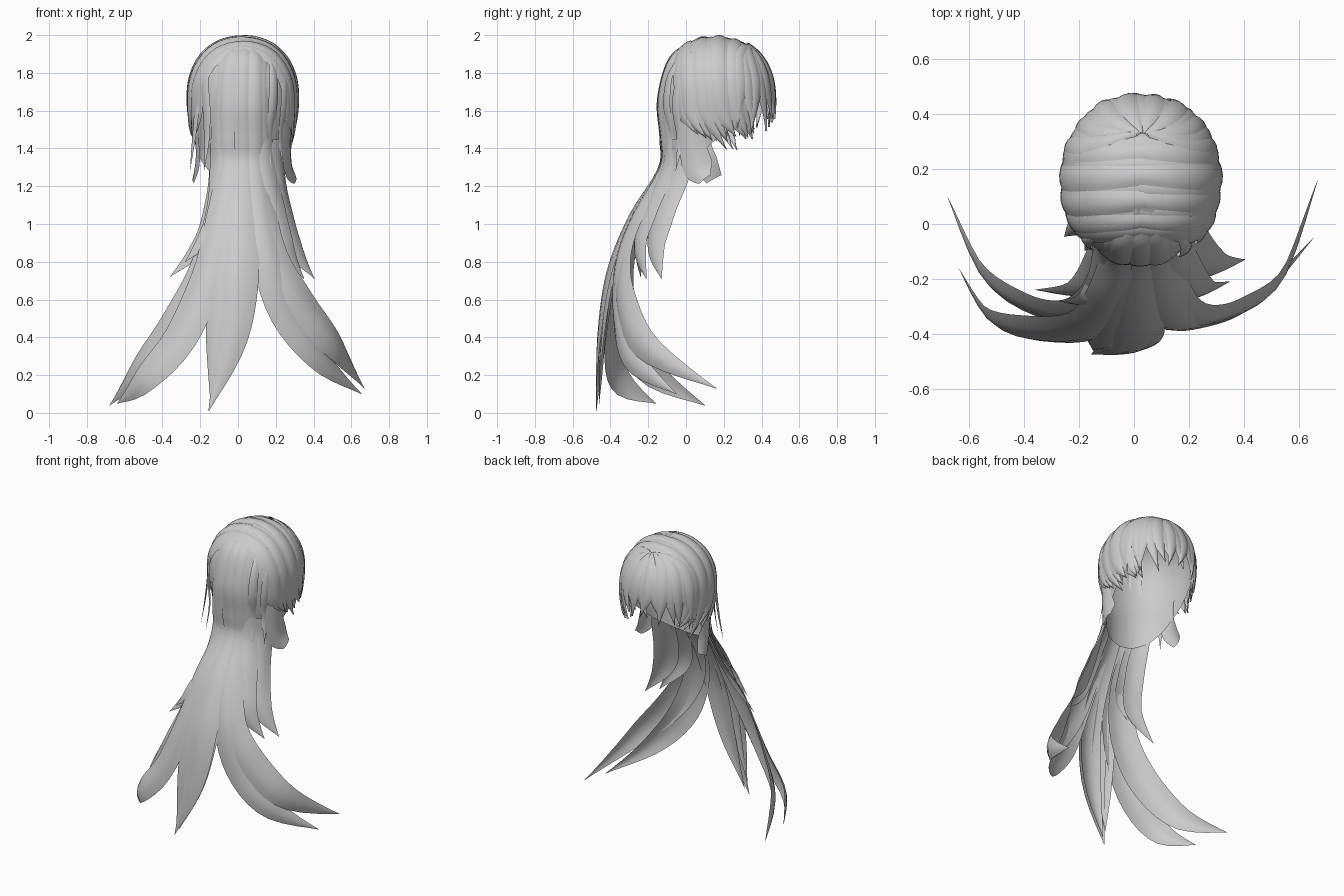
import bpy, bmesh, math, random
from mathutils import Vector

random.seed(11)
cube = bpy.data.objects.get("Cube")
if cube:
    bpy.data.objects.remove(cube, do_unlink=True)

mat = bpy.data.materials.new("hair grey")
mat.use_nodes = True
GREY = (0.6, 0.6, 0.6, 1)
mat.diffuse_color = GREY
mat.node_tree.nodes["Principled BSDF"].inputs["Base Color"].default_value = GREY

HEAD = Vector((0.025, 0.16, 1.67))
RX, RY, RZ, POWER = 0.285, 0.305, 0.315, 2.2


def on_head(p, lift=1.0):
    """Push a point onto the head: a dome above, a tapering tube below."""
    d = Vector(p) - HEAD
    up = max(d.z, 0)
    r = (abs(d.x / RX) ** POWER + abs(d.y / RY) ** POWER + (up / RZ) ** POWER) ** (1 / POWER)
    k = lift / max(r, 0.01)
    if d.z > 0:
        return HEAD + d * k
    k *= max(0.88, 1 - 1.8 * d.z ** 2)
    return HEAD + Vector((d.x * k, d.y * k, d.z))


def along(values, t):
    """Smooth curve through evenly spaced values."""
    n = len(values) - 1
    i = min(int(t * n), n - 1)
    f = t * n - i
    a, b, c, d = (values[min(max(j, 0), n)] for j in range(i - 1, i + 3))
    return b + ((c - a) + (a * 2 - b * 5 + c * 4 - d + (b * 3 - a - c * 3 + d) * f) * f) * (f * 0.5)


def finish(name, bm):
    me = bpy.data.meshes.new(name)
    for f in bm.faces:
        f.smooth = True
    bm.to_mesh(me)
    bm.free()
    me.materials.append(mat)
    ob = bpy.data.objects.new(name, me)
    bpy.context.collection.objects.link(ob)


def lock(name, points, width, shape, lift=None, steps=22):
    """Tapered lock; with lift it hugs the head, otherwise it hangs free."""
    pts = [Vector(p) for p in points]
    path = [along(pts, i / steps) for i in range(steps + 1)]
    if lift:
        path = [on_head(p, lift) for p in path]
    bm = bmesh.new()
    rows = []
    for i, p in enumerate(path):
        tangent = (path[min(i + 1, steps)] - path[max(i - 1, 0)]).normalized()
        if lift:
            out = p - HEAD
        else:
            out = Vector((p.x - 0.025, p.y - 0.1, 1.5 * max(0, p.z - 1.6)))
        out = (out - tangent * out.dot(tangent)).normalized()
        side = tangent.cross(out)
        w = width * max(along(shape, i / steps), 0.02)
        row = []
        for u in (-1, -0.5, 0, 0.5, 1):
            v = p + side * w * u
            if lift:
                v = on_head(v, lift + 0.035 * (1 - u * u))
            else:
                v -= out * w * 0.3 * u * u
            row.append(bm.verts.new(v))
        rows.append(row)
    for a, b in zip(rows, rows[1:]):
        for j in range(4):
            bm.faces.new((a[j], a[j + 1], b[j + 1], b[j]))
    finish(name, bm)


# Scalp shell, open at the face and rounded at the nape
bm = bmesh.new()
SEGS, RINGS = 48, 16
top = bm.verts.new(on_head(HEAD + Vector((0, 0, 1)), 0.97))
rings = []
for i in range(1, RINGS + 1):
    ring = []
    for k in range(SEGS):
        a = math.tau * k / SEGS
        s = math.sin(a)
        hem = min(1.45 + (0.35 if s > 0 else 0.23) * s, 1.68)
        t = i / RINGS
        flat = Vector((math.cos(a), s, 0))
        if t <= 0.5:
            ang = math.pi * t
            p = HEAD + flat * math.sin(ang) * RX + Vector((0, 0, math.cos(ang) * RZ))
        else:
            p = HEAD + flat * RX + Vector((0, 0, (hem - HEAD.z) * (t - 0.5) * 2))
        ring.append(bm.verts.new(on_head(p, 0.97)))
    rings.append(ring)
for k in range(SEGS):
    n = (k + 1) % SEGS
    bm.faces.new((top, rings[0][k], rings[0][n]))
    for a, b in zip(rings, rings[1:]):
        bm.faces.new((a[k], b[k], b[n], a[n]))
finish("scalp_shell", bm)

# Side locks combed from the parting, tips swept forward
SIDE = [0.7, 1, 1.05, 0.85, 0]
for s, label in ((1, "left"), (-1, "right")):
    for i in range(9):
        f = i / 8
        y = -0.06 + 0.38 * f
        end_y = y + 0.09 + 0.06 * random.random()
        end_z = 1.37 + 0.12 * abs(f - 0.5) + 0.08 * random.random()
        x = 0.025 + s * 0.29
        lock(f"{label}_side_lock_{i + 1}",
             [(0.03 - 0.01 * s, y, 2), (0.03 + s * 0.17, y - 0.01, 1.94), (x, y - 0.01, 1.75),
              (x, y + 0.02, 1.58), (x - s * 0.02, end_y, end_z)],
             0.05, SIDE, 0.975 + 0.02 * (i % 2) + 0.02 * random.random())

# Fringe fanning from the front of the parting
for i in range(17):
    a = math.radians(15 + 150 * i / 16)
    c, s = math.cos(a), math.sin(a)
    sweep = random.uniform(-0.08, 0.08)
    tip_z = 1.43 + 0.12 * s * s + random.uniform(-0.02, 0.08)
    lock(f"fringe_lock_{i + 1}",
         [(0.03 + 0.03 * c, 0.33, 1.95), HEAD + Vector((0.2 * c, 0.2 * s + 0.03, 0.2)),
          HEAD + Vector((0.29 * c, 0.3 * s, 0.05)),
          HEAD + Vector((0.29 * c + sweep, 0.3 * s, tip_z - HEAD.z))],
         0.048, [0.3, 0.9, 0.9, 0], 0.975 + 0.02 * (i % 2) + 0.02 * random.random())

# Long back locks, from the crown down to spread tips
LONG = [0.3, 0.55, 0.6, 0.62, 0.75, 1, 1.15, 1.25, 0.95, 0]
BACK = {
    "centre": (0.02, 1.03, 0.088, [(0.01, -0.3, 1.05), (0, -0.42, 0.75), (-0.04, -0.47, 0.4), (-0.155, -0.475, 0.01)]),
    "centre_left": (0.06, 1.01, 0.065, [(0.05, -0.28, 1.05), (0.035, -0.4, 0.75), (-0.02, -0.45, 0.4), (-0.13, -0.46, 0.05)]),
    "centre_right": (-0.04, 1.01, 0.065, [(-0.05, -0.29, 1.05), (-0.08, -0.4, 0.75), (-0.11, -0.45, 0.45), (-0.15, -0.46, 0.1)]),
    "right_inner": (-0.07, 1.03, 0.08, [(-0.1, -0.28, 1.05), (-0.16, -0.38, 0.75), (-0.32, -0.41, 0.4), (-0.52, -0.36, 0.17), (-0.64, -0.16, 0.05)]),
    "right_outer": (-0.11, 1.0, 0.08, [(-0.11, -0.25, 1.05), (-0.19, -0.34, 0.75), (-0.35, -0.33, 0.47), (-0.55, -0.2, 0.22), (-0.68, 0.1, 0.04)]),
    "left_inner": (0.1, 1.03, 0.075, [(0.12, -0.28, 1.05), (0.165, -0.37, 0.8), (0.27, -0.37, 0.52), (0.45, -0.29, 0.28), (0.655, -0.05, 0.1)]),
    "left_outer": (0.14, 1.0, 0.08, [(0.14, -0.27, 1.05), (0.2, -0.35, 0.8), (0.345, -0.34, 0.57), (0.54, -0.21, 0.34), (0.67, 0.16, 0.13)]),
}
for name, (x, lift, width, tail) in BACK.items():
    d = 1.03 - lift + 2 * x * x
    crown = [(0.03 + x * 0.3, 0.06, 1.97), (0.01 + x * 0.8, -0.07, 1.87), (x, -0.15, 1.66)]
    root = [on_head(p, lift) for p in crown] + [(x, d / 2 - 0.14, 1.45), (x, d / 2 - 0.145, 1.3)]
    lock(f"back_lock_{name}", root + tail, width, LONG, steps=40)

# Shorter locks hanging from the nape under the sides
SHORT = [0.6, 0.85, 1, 0.9, 0]
UNDER = [
    (0.08, [(0.22, -0.04, 1.45), (0.225, -0.04, 1.3), (0.245, -0.12, 1.1), (0.295, -0.17, 0.9), (0.405, -0.13, 0.71)]),
    (0.08, [(0.15, -0.1, 1.45), (0.16, -0.11, 1.3), (0.19, -0.2, 1.1), (0.24, -0.26, 0.9), (0.35, -0.21, 0.71)]),
    (0.06, [(-0.14, -0.06, 1.45), (-0.125, -0.07, 1.3), (-0.14, -0.16, 1.1), (-0.2, -0.25, 0.9), (-0.36, -0.24, 0.72)]),
    (0.06, [(-0.09, -0.1, 1.45), (-0.1, -0.11, 1.3), (-0.11, -0.2, 1.1), (-0.16, -0.29, 0.95), (-0.28, -0.28, 0.8)]),
]
for i, (width, pts) in enumerate(UNDER):
    lock(f"under_lock_{i + 1}", [on_head(pts[0], 1.02)] + pts[1:], width, SHORT)

# Flared neck locks in front of the nape
lock("left_neck_lock", [(0.28, 0.03, 1.55), (0.275, 0.03, 1.42), (0.285, 0.06, 1.3), (0.31, 0.1, 1.24)],
     0.085, [0.8, 0.85, 0.95, 0.45])
lock("right_neck_lock", [(-0.24, 0.07, 1.55), (-0.225, 0.08, 1.42), (-0.225, 0.1, 1.33), (-0.24, 0.15, 1.24)],
     0.07, [0.7, 0.75, 0.95, 0.65])

# Loose wisps over the back corners
for i, x in enumerate((-0.24, -0.17, 0.17, 0.23)):
    y = -0.13 + 1.8 * x * x
    crown = [(0.025 + x * 0.7, y + 0.08, 1.88), (x, y + 0.02, 1.77), (x, y, 1.62)]
    lock(f"wisp_{i + 1}",
         [on_head(p, 1.03) for p in crown] + [(x, y, 1.45), (x * 1.06, y - 0.02, 1.28)],
         0.03, [0.1, 0.8, 1, 0.7, 0])
